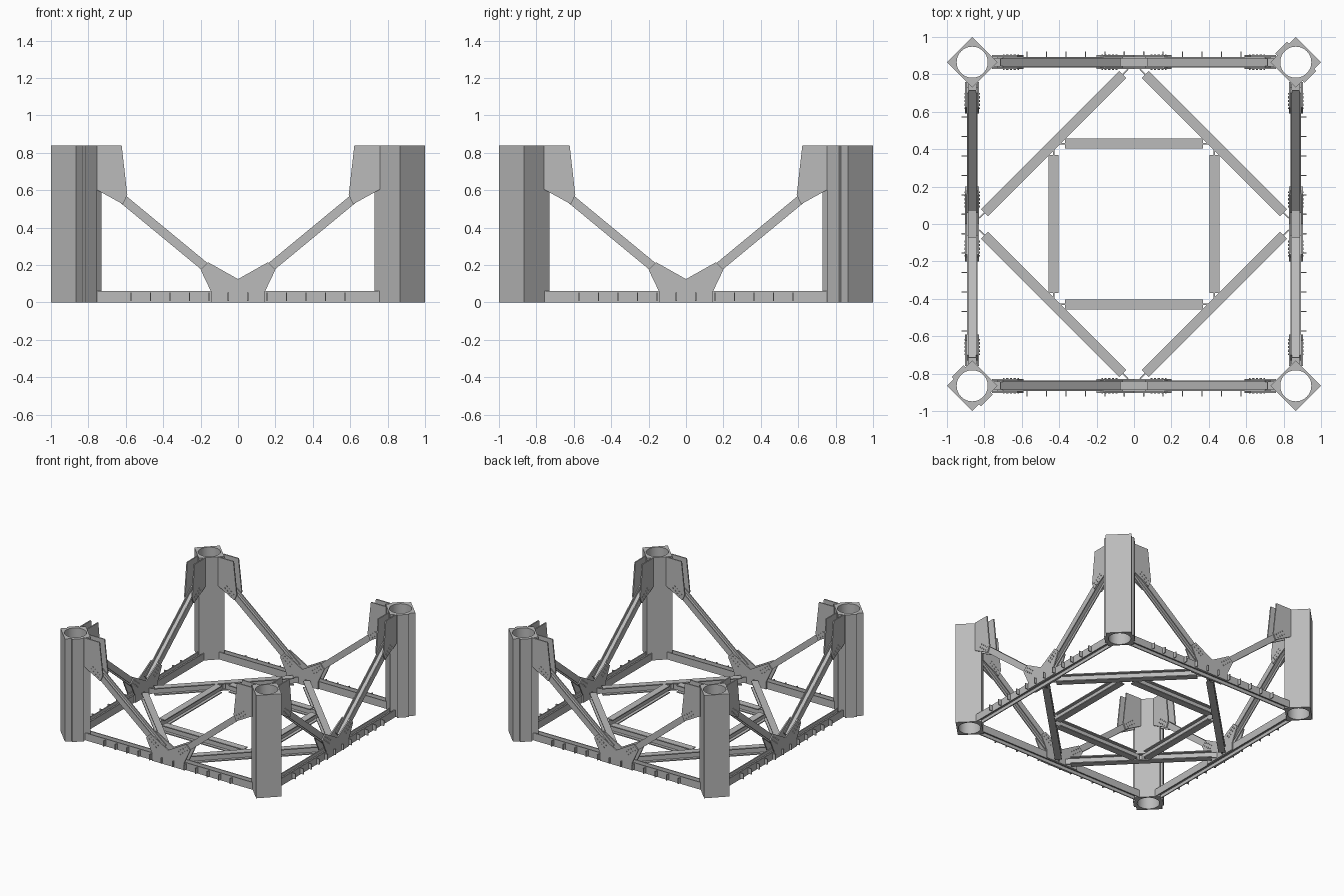
import bpy, bmesh, math
from mathutils import Matrix, Vector

old = bpy.data.objects.get("Cube")
if old:
    bpy.data.objects.remove(old, do_unlink=True)

steel = bpy.data.materials.new("steel_grey")
steel.use_nodes = True
COLOR = (0.5, 0.5, 0.5, 1)
steel.diffuse_color = COLOR
steel.node_tree.nodes["Principled BSDF"].inputs["Base Color"].default_value = COLOR

SIDE = 0.865      # distance of each side frame from the centre
HEIGHT = 0.84
HALF = 0.0275     # half depth of the frame beams
SKIN = 0.01       # gusset thickness


def place(name, bm, turns=(0, 1, 2, 3)):
    """Finish a mesh and repeat it around the vertical axis in quarter turns."""
    bmesh.ops.recalc_face_normals(bm, faces=bm.faces)
    mesh = bpy.data.meshes.new(name)
    bm.to_mesh(mesh)
    bm.free()
    mesh.materials.append(steel)
    for turn in turns:
        obj = bpy.data.objects.new(f"{name}_{turn + 1}", mesh)
        obj.rotation_euler.z = turn * math.pi / 2
        bpy.context.collection.objects.link(obj)


def prism(bm, points, direction):
    """Extrude a flat outline along a direction."""
    face = bm.faces.new([bm.verts.new(p) for p in points])
    geom = bmesh.ops.extrude_face_region(bm, geom=[face], use_keep_orig=True)["geom"]
    new = [g for g in geom if isinstance(g, bmesh.types.BMVert)]
    bmesh.ops.translate(bm, verts=new, vec=direction)


def plate(bm, outline, y, thick):
    prism(bm, [(x, y, z) for x, z in outline], (0, thick, 0))


def box(bm, size, matrix):
    bmesh.ops.create_cube(bm, size=1, matrix=matrix @ Matrix.Diagonal((*size, 1)))


def beam(bm, start, end, flange_axis, depth, width, thick=0.008, web_extra=0):
    """I-beam; flange_axis points from one flange to the other."""
    start, end = Vector(start), Vector(end)
    x = (end - start).normalized()
    y = Vector(flange_axis).normalized()
    rot = Matrix((x, y, x.cross(y))).transposed().to_4x4()
    base = Matrix.Translation((start + end) / 2) @ rot
    length = (end - start).length
    for s in (-1, 1):
        box(bm, (length, thick, width),
            base @ Matrix.Translation((0, s * (depth - thick) / 2, 0)))
    box(bm, (length + 2 * web_extra, depth - 2 * thick, thick), base)


# Corner posts: square tubes set diagonally with a round bore
bm = bmesh.new()
N = 48
rings = []
for radius, z in ((0.135, 0), (0.135, HEIGHT), (0.083, HEIGHT), (0.083, 0)):
    ring = []
    for i in range(N):
        a = math.tau * i / N
        r = radius / (abs(math.cos(a)) + abs(math.sin(a))) if radius > 0.1 else radius
        ring.append(bm.verts.new((r * math.cos(a) - SIDE, r * math.sin(a) - SIDE, z)))
    rings.append(ring)
for k in range(4):
    a, b = rings[k], rings[(k + 1) % 4]
    for i in range(N):
        j = (i + 1) % N
        face = bm.faces.new((a[i], a[j], b[j], b[i]))
        face.smooth = k == 2
for edge in bm.edges:
    edge.smooth = all(f.smooth for f in edge.link_faces)
place("corner_post", bm)

# Full-height doubler strips on two opposite posts
bm = bmesh.new()
for s in (-1, 1):
    out = 0.135 / math.sqrt(2) + 0.007
    centre = Matrix.Translation((-SIDE, -SIDE, HEIGHT / 2))
    box(bm, (0.018, 0.09, HEIGHT), centre @ Matrix.Rotation(-math.pi / 4, 4, "Z")
        @ Matrix.Translation((s * out, 0, 0)))
place("post_doubler_strip", bm, (0, 2))

# Bottom beam of each side, with outward fins
bm = bmesh.new()
beam(bm, (-0.765, -SIDE, 0.03), (0.765, -SIDE, 0.03), (0, 1, 0), 2 * HALF, 0.06)
place("bottom_beam", bm)
bm = bmesh.new()
for i in range(12):
    x = (i - 5.5) * 0.104
    box(bm, (0.006, 0.03, 0.045), Matrix.Translation((x, -SIDE - HALF - 0.014, 0.03)))
place("beam_fins", bm)

# Sloping braces
brace_top, brace_foot = Vector((0.715, -SIDE, 0.635)), Vector((0.075, -SIDE, 0.107))
bm = bmesh.new()
for s in (-1, 1):
    flip = Vector((s, 1, 1))
    beam(bm, brace_foot * flip, brace_top * flip, (0, 1, 0), 2 * HALF, 0.048)
place("sloping_brace", bm)

# Paired gusset plates at the post heads and at the brace feet
upper = [(0.76, HEIGHT), (0.622, HEIGHT), (0.592, 0.575), (0.615, 0.525), (0.76, 0.605)]
foot = [(0.145, 0), (0.145, 0.06), (0.2, 0.175), (0.16, 0.215)]
lower = foot + [(0, 0.125)] + [(-x, z) for x, z in reversed(foot)]
for name, outlines in (
        ("post_gusset", [upper, [(-x, z) for x, z in upper]]),
        ("foot_gusset", [lower])):
    bm = bmesh.new()
    for outline in outlines:
        plate(bm, outline, -SIDE - HALF - SKIN, SKIN)
        plate(bm, outline, -SIDE + HALF, SKIN)
    place(name, bm)

# Bolt heads on the gussets along the braces
bm = bmesh.new()
along = (brace_top - brace_foot).normalized()
across = Vector((-along.z, 0, along.x))
for s in (-1, 1):
    for origin, sign in ((brace_foot, 1), (brace_top, -1)):
        for i in range(4):
            for row in (-0.013, 0.013):
                p = origin + along * sign * (0.035 + 0.026 * i) + across * row
                for face in (-1, 1):
                    pos = Vector((s * p.x, -SIDE + face * (HALF + SKIN + 0.002), p.z))
                    bmesh.ops.create_cone(
                        bm, cap_ends=True, segments=6, radius1=0.005, radius2=0.005,
                        depth=0.005, matrix=Matrix.Translation(pos)
                        @ Matrix.Rotation(math.pi / 2, 4, "X"))
place("gusset_bolts", bm)

# Floor bracing: diamond between the side centres, and a square inside it
bm = bmesh.new()
beam(bm, (-0.8, -0.06, 0.03), (-0.06, -0.8, 0.03), (0, 0, 1), 0.06, 0.052, web_extra=0.04)
place("diamond_floor_beam", bm)
bm = bmesh.new()
beam(bm, (-0.368, -0.43, 0.03), (0.368, -0.43, 0.03), (0, 0, 1), 0.06, 0.055, web_extra=0.045)
place("inner_square_beam", bm)
